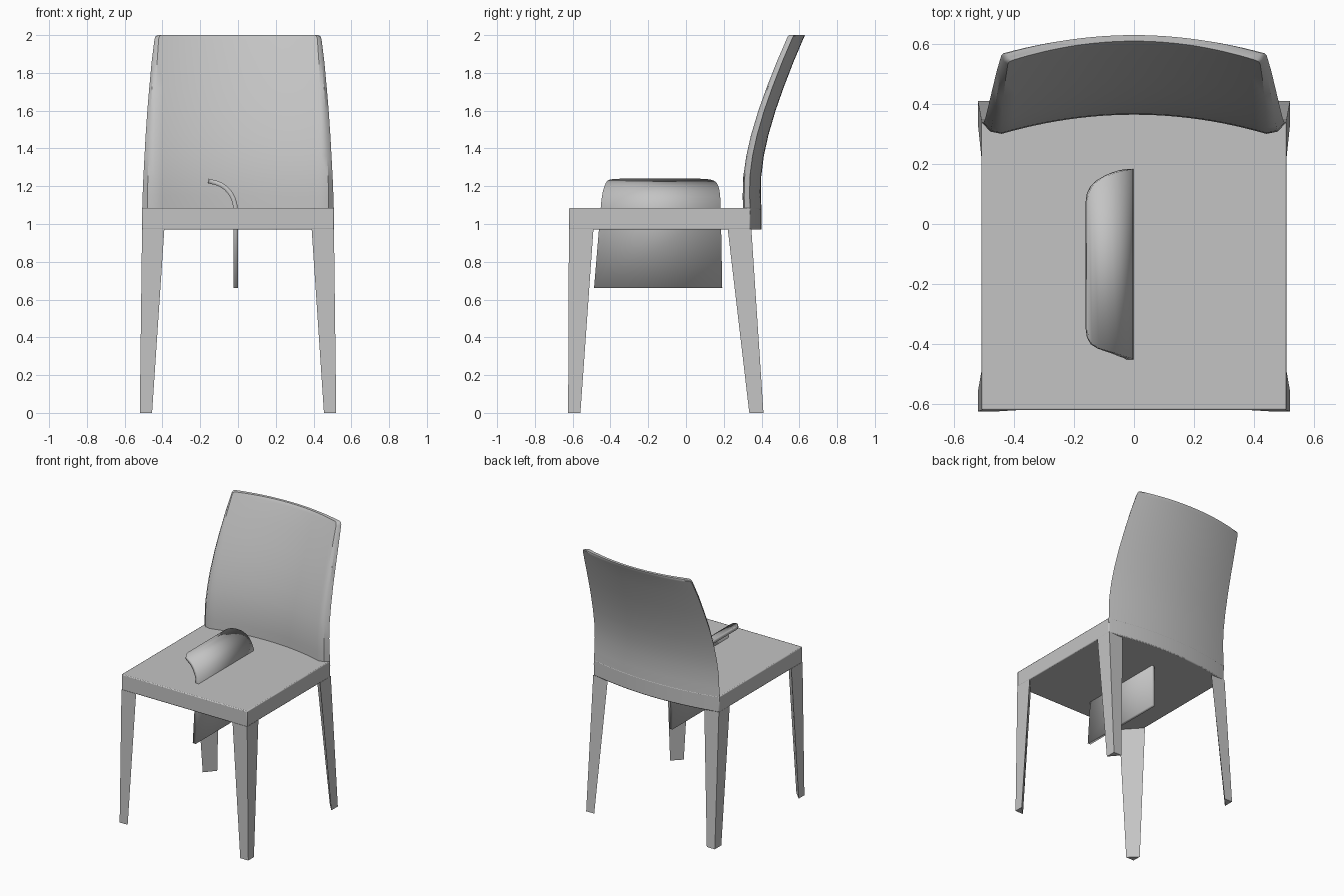
import bpy, math

if "Cube" in bpy.data.objects:
    bpy.data.objects.remove(bpy.data.objects["Cube"])

grey = bpy.data.materials.new("warm_grey")
grey.use_nodes = True
grey.diffuse_color = (0.55, 0.55, 0.55, 1)
grey.node_tree.nodes["Principled BSDF"].inputs["Base Color"].default_value = (0.55, 0.55, 0.55, 1)


def make(name, verts, faces):
    mesh = bpy.data.meshes.new(name)
    mesh.from_pydata(verts, [], faces)
    mesh.materials.append(grey)
    obj = bpy.data.objects.new(name, mesh)
    bpy.context.collection.objects.link(obj)
    bpy.ops.object.select_all(action='DESELECT')
    obj.select_set(True)
    bpy.context.view_layer.objects.active = obj
    bpy.ops.object.mode_set(mode='EDIT')
    bpy.ops.mesh.select_all(action='SELECT')
    bpy.ops.mesh.normals_make_consistent(inside=False)
    bpy.ops.object.mode_set(mode='OBJECT')
    return obj


def smooth(angle):
    bpy.ops.object.shade_smooth_by_angle(angle=math.radians(angle))


def loft(name, rings):
    """Closed solid through rings of equal point count."""
    n = len(rings[0])
    verts = [p for ring in rings for p in ring]
    faces = [(r * n + i, r * n + (i + 1) % n, (r + 1) * n + (i + 1) % n, (r + 1) * n + i)
             for r in range(len(rings) - 1) for i in range(n)]
    faces += [tuple(range(n)), tuple(range(len(verts) - n, len(verts)))]
    return make(name, verts, faces)


STEPS = 24
SPAN = [2 * i / STEPS - 1 for i in range(STEPS + 1)]
TOP, UNDER = 1.085, 0.97

# Seat slab with a bowed rear edge
outline = [(-0.508, -0.62), (0.508, -0.62)]
outline += [(-0.508 * t, 0.4 - 0.06 * t * t) for t in SPAN]
seat = loft("seat", [[(x, y, z) for x, y in outline] for z in (UNDER, TOP)])
bevel = seat.modifiers.new("soft_edge", 'BEVEL')
bevel.width = 0.006
bevel.segments = 2
bevel.limit_method = 'ANGLE'
bevel.angle_limit = math.radians(50)
smooth(30)


# Backrest: curved shell leaning back, with slanted side edges
def back_ring(z, back_w, front_w, back_y, front_y):
    ring = [(back_w * t, back_y - 0.06 * t * t, z) for t in SPAN]
    mid_w = front_w + 0.6 * (back_w - front_w)
    mid_y = front_y - 0.056
    ring.append((mid_w, mid_y, z))
    ring += [(-front_w * t, front_y - 0.064 * t * t, z) for t in SPAN]
    ring.append((-mid_w, mid_y, z))
    return ring


levels = [
    (1.05, 0.508, 0.440, 0.400, 0.366),
    (1.15, 0.505, 0.441, 0.397, 0.364),
    (1.25, 0.501, 0.441, 0.398, 0.367),
    (1.36, 0.495, 0.441, 0.412, 0.383),
    (1.47, 0.489, 0.440, 0.436, 0.408),
    (1.60, 0.480, 0.438, 0.474, 0.447),
    (1.72, 0.470, 0.434, 0.516, 0.490),
    (1.86, 0.457, 0.428, 0.570, 0.545),
    (1.98, 0.442, 0.420, 0.621, 0.597),
    (1.994, 0.436, 0.416, 0.628, 0.604),
    (2.00, 0.424, 0.406, 0.629, 0.609),
]
loft("backrest", [back_ring(*level) for level in levels])
smooth(35)


# Legs: tapered three-sided posts with the flat face turned inward
def leg(name, side, foot, knee):
    rings = []
    for z, (x, y, dx, dy) in ((0, foot), (UNDER + 0.003, knee)):
        rings.append([(side * x, y, z), (side * (x - dx), y, z), (side * x, y + dy, z)])
    loft(name, rings)


for label, side in (("left", 1), ("right", -1)):
    leg("front_leg_" + label, side, (0.52, -0.624, 0.065, 0.065), (0.508, -0.62, 0.118, 0.13))
    leg("back_leg_" + label, side, (0.52, 0.41, 0.065, -0.075), (0.508, 0.346, 0.118, -0.125))

# Curled centre fin passing through the seat: x, z, front y, back y
path = [
    (-0.013, 0.66, -0.487, 0.192),
    (-0.013, 1.08, -0.452, 0.184),
    (-0.017, 1.11, -0.449, 0.183),
    (-0.027, 1.14, -0.445, 0.181),
    (-0.043, 1.167, -0.440, 0.178),
    (-0.064, 1.190, -0.432, 0.172),
    (-0.090, 1.208, -0.424, 0.162),
    (-0.120, 1.219, -0.414, 0.146),
    (-0.142, 1.224, -0.400, 0.126),
    (-0.154, 1.227, -0.378, 0.102),
    (-0.158, 1.228, -0.350, 0.075),
]
verts = [(x, y, z) for x, z, lo, hi in path for y in (lo, hi)]
faces = [(2 * i, 2 * i + 1, 2 * i + 3, 2 * i + 2) for i in range(len(path) - 1)]
fin = make("centre_fin", verts, faces)
solid = fin.modifiers.new("thickness", 'SOLIDIFY')
solid.thickness = 0.024
solid.offset = 0
smooth(35)
